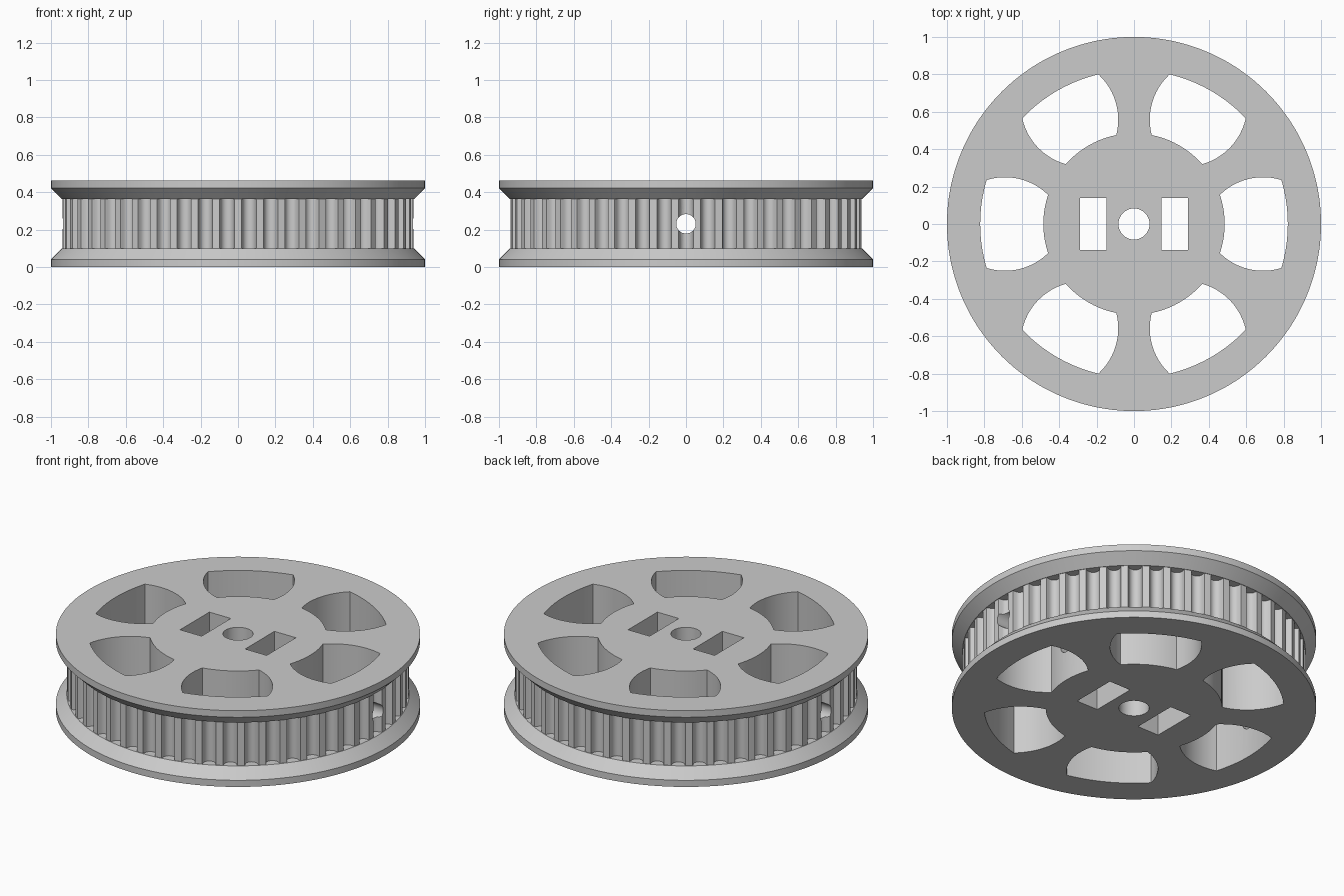
import bpy, bmesh
from math import pi, sin, cos, atan2, hypot, radians

TEETH = 50
TIP, TIP_HALF = 0.938, 0.039
GROOVE_C, GROOVE_R = 0.925, 0.035

cube = bpy.data.objects.get("Cube")
if cube:
    bpy.data.objects.remove(cube, do_unlink=True)

grey = bpy.data.materials.new("plain grey")
grey.use_nodes = True
colour = (0.6, 0.6, 0.6, 1)
grey.diffuse_color = colour
grey.node_tree.nodes["Principled BSDF"].inputs["Base Color"].default_value = colour


def make_object(name, bm):
    mesh = bpy.data.meshes.new(name)
    bm.to_mesh(mesh)
    bm.free()
    obj = bpy.data.objects.new(name, mesh)
    bpy.context.collection.objects.link(obj)
    mesh.materials.append(grey)
    return obj


def stack(bm, rings):
    """Skin equal-length anticlockwise point rings and cap both ends."""
    loops = [[bm.verts.new(p) for p in ring] for ring in rings]
    n = len(loops[0])
    for a, b in zip(loops, loops[1:]):
        for i in range(n):
            j = (i + 1) % n
            bm.faces.new((a[i], a[j], b[j], b[i]))
    bm.faces.new(loops[0][::-1])
    bm.faces.new(loops[-1])


def prism(bm, outline, low=-0.1, high=0.6):
    stack(bm, [[(x, y, z) for x, y in outline] for z in (low, high)])


def circle(radius, n=64):
    return [(radius * cos(2 * pi * i / n), radius * sin(2 * pi * i / n)) for i in range(n)]


# Toothed rim outline in polar form: a round groove then a flat land
groove = [(atan2(-TIP_HALF, TIP), TIP)]
for i in range(9):
    a = -pi / 2 + pi * i / 8
    x, y = GROOVE_C - GROOVE_R * cos(a), GROOVE_R * sin(a)
    groove.append((atan2(y, x), hypot(x, y)))
groove.append((atan2(TIP_HALF, TIP), TIP))
groove.append((pi / TEETH, TIP))
teeth = [(a + 2 * pi * k / TEETH, r) for k in range(TEETH) for a, r in groove]


def ring(z, radius=None):
    return [((radius or r) * cos(a), (radius or r) * sin(a), z) for a, r in teeth]


# Pulley body: flange, toothed belt track, flange
bm = bmesh.new()
stack(bm, [ring(0, 1), ring(0.04, 1), ring(0.1, 0.941), ring(0.1),
           ring(0.363), ring(0.363, 0.941), ring(0.422, 1), ring(0.462, 1)])
pulley = make_object("pulley_wheel", bm)

# Six windows with bowed sides between the spokes
side = []
start, end = atan2(0.235, -0.23), atan2(0.315, 0.098)
for i in range(13):
    a = start + (end - start) * i / 12
    side.append((0.69 + 0.33 * cos(a), -0.08 + 0.33 * sin(a)))


def arc(p, steps=10):
    """Points strictly between p and its mirror image, about the wheel axis."""
    r, a = hypot(*p), atan2(p[1], p[0])
    return [(r * cos(a - 2 * a * i / steps), r * sin(a - 2 * a * i / steps))
            for i in range(1, steps)]


window = side + arc(side[-1]) + [(x, -y) for x, y in side[::-1]] + arc(side[0])[::-1]
window.reverse()
bm = bmesh.new()
for k in range(6):
    c, s = cos(radians(60 * k)), sin(radians(60 * k))
    prism(bm, [(c * x - s * y, s * x + c * y) for x, y in window])
windows = make_object("window_cutter", bm)

# Centre bore and the two rectangular slots
bm = bmesh.new()
prism(bm, circle(0.083))
for centre in (-0.218, 0.218):
    prism(bm, [(centre + x, y) for x, y in
               ((-0.072, -0.14), (0.072, -0.14), (0.072, 0.14), (-0.072, 0.14))])
bore = make_object("bore_cutter", bm)

# Cross hole running through the wheel from side to side
bm = bmesh.new()
stack(bm, [[(x, y, z + 0.231) for y, z in circle(0.052, 40)] for x in (-1.2, 1.2)])
cross_hole = make_object("cross_hole_cutter", bm)

bpy.ops.object.select_all(action="DESELECT")
bpy.context.view_layer.objects.active = pulley
pulley.select_set(True)
for cutter in (windows, bore, cross_hole):
    cutter.hide_render = True
    mod = pulley.modifiers.new(cutter.name, "BOOLEAN")
    mod.operation = "DIFFERENCE"
    mod.solver = "EXACT"
    mod.object = cutter
    bpy.ops.object.modifier_apply(modifier=mod.name)
    bpy.data.objects.remove(cutter, do_unlink=True)

bpy.ops.object.shade_smooth_by_angle(angle=radians(30))
